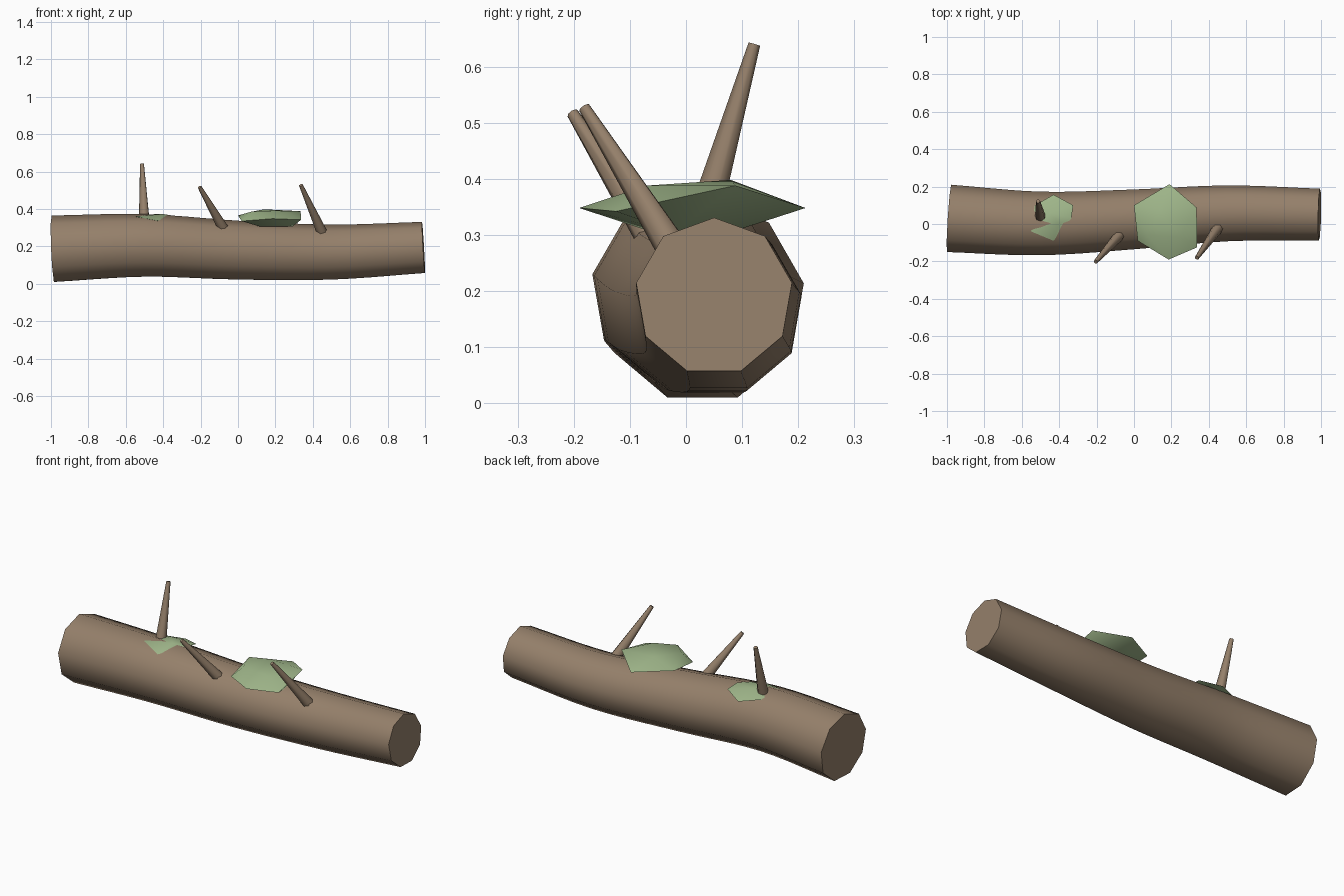
import bpy, bmesh, math
from mathutils import Vector

cube = bpy.data.objects.get("Cube")
if cube:
    bpy.data.objects.remove(cube, do_unlink=True)


def material(name, rgb):
    m = bpy.data.materials.new(name)
    m.use_nodes = True
    m.diffuse_color = (*rgb, 1)
    m.node_tree.nodes["Principled BSDF"].inputs["Base Color"].default_value = (*rgb, 1)
    return m


bark = material("bark brown", (0.30, 0.215, 0.145))
moss = material("moss green", (0.35, 0.47, 0.255))


def finish(name, bm, mat, angle):
    bmesh.ops.recalc_face_normals(bm, faces=bm.faces)
    me = bpy.data.meshes.new(name)
    bm.to_mesh(me)
    bm.free()
    me.materials.append(mat)
    ob = bpy.data.objects.new(name, me)
    bpy.context.collection.objects.link(ob)
    bpy.ops.object.select_all(action='DESELECT')
    ob.select_set(True)
    bpy.context.view_layer.objects.active = ob
    bpy.ops.object.shade_smooth_by_angle(angle=math.radians(angle))
    return ob


def tube(name, path, radii, sides, mat):
    """Capped tube with rings square to the path and one corner on top."""
    bm = bmesh.new()
    rings = []
    for i, (p, r) in enumerate(zip(path, radii)):
        t = (path[min(i + 1, len(path) - 1)] - path[max(i - 1, 0)]).normalized()
        side = Vector((0, 0, 1)).cross(t).normalized()
        up = t.cross(side)
        rings.append([bm.verts.new(p + r * (up * math.cos(a) + side * math.sin(a)))
                      for a in (math.tau * k / sides for k in range(sides))])
    for a, b in zip(rings, rings[1:]):
        for k in range(sides):
            n = (k + 1) % sides
            bm.faces.new((a[k], a[n], b[n], b[k]))
    bm.faces.new(rings[0])
    bm.faces.new(rings[-1])
    return finish(name, bm, mat, 60)


def spline(keys, steps):
    """Smooth curve through the key points."""
    k = [Vector(p) for p in keys]
    k = [2 * k[0] - k[1]] + k + [2 * k[-1] - k[-2]]
    out = []
    for i in range(1, len(k) - 2):
        a, b, c, d = k[i - 1:i + 3]
        for s in range(steps):
            t = s / steps
            out.append(0.5 * (2 * b + (c - a) * t + (2 * a - 5 * b + 4 * c - d) * t * t
                              + (3 * b - a - 3 * c + d) * t ** 3))
    return out + [k[-2]]


# Gently bent, tapering log
path = spline([(-0.988, 0.03, 0.182), (-0.5, 0.003, 0.2), (0, 0.025, 0.175),
               (0.5, 0.057, 0.165), (0.992, 0.05, 0.19)], 5)
radii = [0.183 - 0.042 * i / (len(path) - 1) for i in range(len(path))]
tube("log", path, radii, 9, bark)

# Broken twigs: base, tip
twigs = {
    "right_twig": ((-0.5, 0.033, 0.33), (-0.513, 0.122, 0.64)),
    "middle_twig": ((-0.073, -0.055, 0.285), (-0.205, -0.202, 0.517)),
    "left_twig": ((0.45, -0.02, 0.27), (0.336, -0.181, 0.527)),
}
for name, ends in twigs.items():
    tube(name, [Vector(p) for p in ends], (0.03, 0.011), 7, bark)


# Moss clumps: outer rim, then crown, then underside
def clump(name, points):
    bm = bmesh.new()
    for p in points:
        bm.verts.new(p)
    bmesh.ops.convex_hull(bm, input=bm.verts)
    return finish(name, bm, moss, 60)


clump("large_moss", [
    (0.19, 0.213, 0.348), (0.335, 0.088, 0.388), (0.337, -0.125, 0.342),
    (0.185, -0.19, 0.348), (0.02, -0.09, 0.335), (0, 0.1, 0.365),
    (0.14, 0.08, 0.398), (0.07, -0.06, 0.385), (0.25, -0.07, 0.388),
    (0.19, 0.08, 0.305), (0.12, -0.06, 0.305), (0.29, -0.02, 0.305)])
clump("small_moss", [
    (-0.43, 0.157, 0.33), (-0.325, 0.1, 0.35), (-0.335, 0.03, 0.362),
    (-0.43, -0.09, 0.337), (-0.55, -0.04, 0.36), (-0.53, 0.1, 0.345),
    (-0.45, 0.06, 0.372), (-0.4, 0, 0.373), (-0.45, 0.03, 0.32)])
